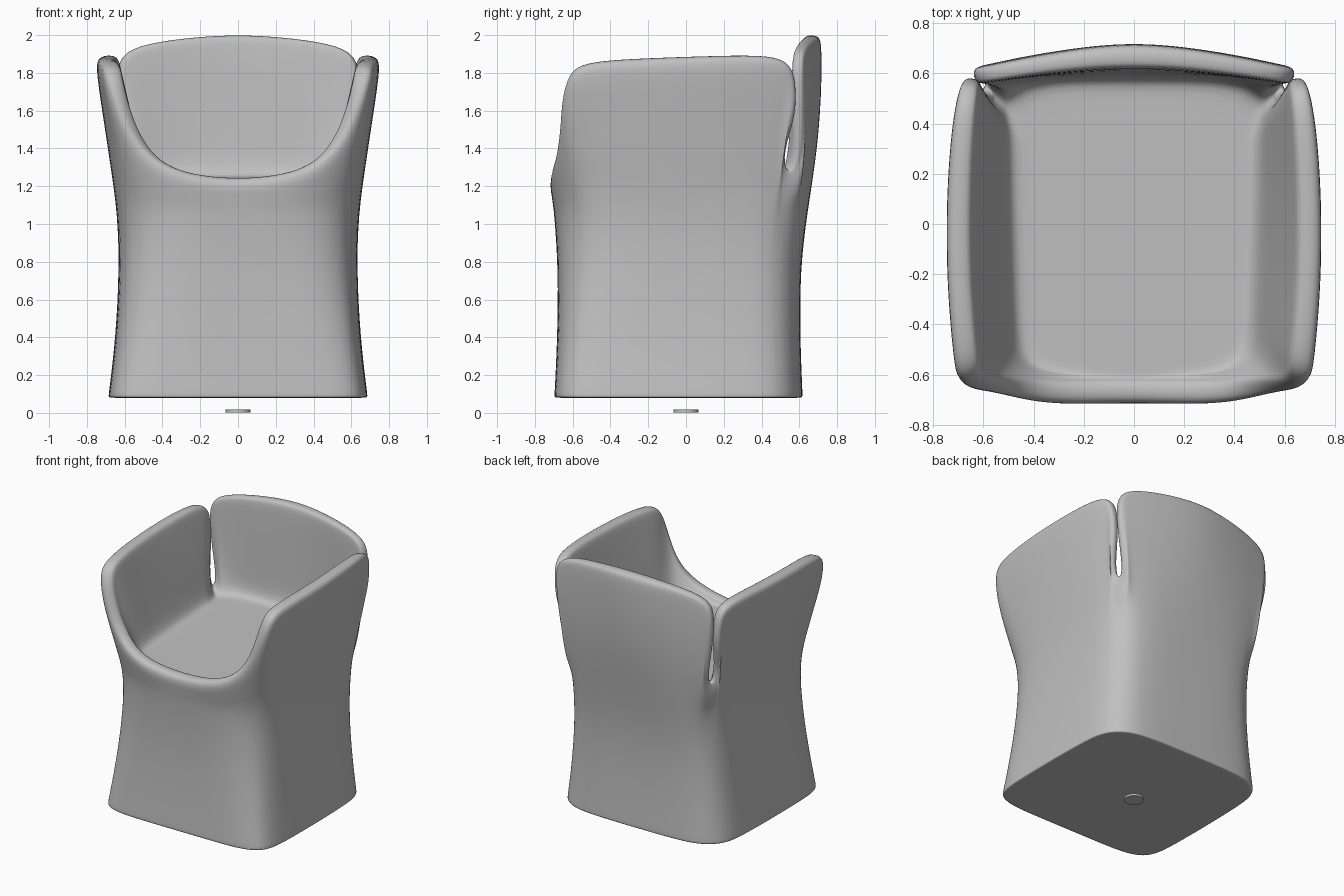
import bpy
import bmesh
from math import cos, sin, pi, radians
from mathutils import Vector

if "Cube" in bpy.data.objects:
    bpy.data.objects.remove(bpy.data.objects["Cube"], do_unlink=True)

# Single upholstery colour
grey = bpy.data.materials.new("soft_grey")
grey.use_nodes = True
grey.diffuse_color = (0.53, 0.53, 0.53, 1)
grey.node_tree.nodes["Principled BSDF"].inputs["Base Color"].default_value = grey.diffuse_color

# Rim of one half, from front centre to back centre:
# x, y, z, direction seen from the middle, direction the panel faces, half thickness
RIM = [
    (0, -.665, 1.24, -90, -90, .05), (.2, -.672, 1.255, -74, -90, .05),
    (.36, -.67, 1.3, -62, -80, .05), (.47, -.655, 1.38, -54, -60, .05),
    (.555, -.652, 1.5, -48, -42, .05), (.617, -.65, 1.66, -44, -30, .05),
    (.655, -.62, 1.8, -40, -20, .052), (.67, -.54, 1.86, -34, -12, .055),
    (.698, -.25, 1.878, -20, -4, .055), (.701, .1, 1.89, 8, 2, .055),
    (.682, .4, 1.897, 28, 8, .05), (.66, .54, 1.87, 33, 12, .042),
    (.648, .582, 1.77, 36, 12, .036), (.64, .584, 1.57, 38, 14, .032),
    (.6, .51, 1.38, 40.5, 25, .028), (.568, .52, 1.255, 43, 45, .028),
    (.585, .583, 1.33, 46, 65, .028), (.625, .588, 1.55, 48.5, 72, .032),
    (.648, .586, 1.8, 51, 72, .033), (.61, .592, 1.92, 54, 74, .034),
    (.42, .628, 1.968, 62, 78, .04), (.2, .66, 1.993, 76, 85, .047),
    (0, .672, 2.003, 90, 90, .052),
]

# Body sections: height, half width, front depth, back depth, corner sharpness
SECTIONS = [
    (.08, .688, .698, .618, 7.5, 4.8),
    (.11, .683, .695, .616, 7.5, 4.8),
    (.4, .648, .681, .604, 6, 4.8),
    (.75, .63, .676, .604, 4.5, 4.6),
    (1.05, .638, .698, .64, 3.7, 4.5),
]


def outline(angle, width, front, back, front_sharp, back_sharp):
    """Point of a rounded square in the given direction."""
    c, s = cos(radians(angle)), sin(radians(angle))
    depth, sharp = (front, front_sharp) if s < 0 else (back, back_sharp)
    r = (abs(c / width) ** sharp + abs(s / depth) ** sharp) ** (-1 / sharp)
    return Vector((c * r, s * r, 0))


def seat_point(edge, scale):
    """Point of the nearly flat seat, which widens towards the back."""
    p = edge * scale
    p.x *= 1 + .06 * p.y
    p.z = 1.23 + .03 * p.y
    return p


def column(i):
    """Points from under the base, up the outside, over the rim, to the seat."""
    x, y, z, angle, facing, thick = RIM[i]
    rim = Vector((x, y, z))
    normal = Vector((cos(radians(facing)), sin(radians(facing)), 0))
    if 0 < i < len(RIM) - 1:
        along = Vector(RIM[i + 1][:3]) - Vector(RIM[i - 1][:3])
        outward = normal.cross(along).normalized()
    else:
        outward = Vector((0, 0, 1))

    outside = []
    for height, *shape in SECTIONS:
        p = outline(angle, *shape)
        p.z = height
        outside.append(p)
    base = outside[0]
    under = [Vector((base.x * k, base.y * k, base.z)) for k in (.5, .97)]

    lip = [rim + thick * (a * normal + b * outward)
           for a, b in ((1, -1), (.75, 0), (-.75, 0), (-1, -.6))]
    # The back panel swells outwards between the body and its rim
    swell = normal * .028 * max(0, normal.y) ** 2
    rise = [outside[-1].lerp(lip[0], t) + swell * sin(pi * t) for t in (.35, .7)]

    edge = outline(angle, .495, .595, .592, 7, 7)
    seat = [seat_point(edge, k) for k in (1, .87, .45)]
    drop = [lip[-1].lerp(seat[0], t) for t in (.35, .7)]
    return under + outside + rise + lip + drop + seat


# Seat shell: the half columns, mirrored and closed into a loop
half = [column(i) for i in range(len(RIM))]
mirrored = [[Vector((-p.x, p.y, p.z)) for p in col] for col in half[-2:0:-1]]
bm = bmesh.new()
columns = [[bm.verts.new(p) for p in col] for col in half + mirrored]
base_middle = bm.verts.new((0, 0, SECTIONS[0][0]))
seat_middle = bm.verts.new(seat_point(Vector(), 0))
for a, b in zip(columns, columns[1:] + columns[:1]):
    for j in range(len(a) - 1):
        bm.faces.new((a[j], b[j], b[j + 1], a[j + 1]))
    bm.faces.new((base_middle, b[0], a[0]))
    bm.faces.new((a[-1], b[-1], seat_middle))
bmesh.ops.recalc_face_normals(bm, faces=bm.faces)
for face in bm.faces:
    face.smooth = True
mesh = bpy.data.meshes.new("chair_shell")
bm.to_mesh(mesh)
bm.free()
mesh.materials.append(grey)
shell = bpy.data.objects.new("chair_shell", mesh)
bpy.context.collection.objects.link(shell)
smooth = shell.modifiers.new("smooth_upholstery", "SUBSURF")
smooth.levels = smooth.render_levels = 2

# Small floor disc below the middle
bpy.ops.mesh.primitive_cylinder_add(vertices=32, radius=.065, depth=.015,
                                    location=(0, 0, .0105))
disc = bpy.context.object
disc.name = "floor_disc"
disc.data.materials.append(grey)
bpy.ops.object.shade_smooth_by_angle()
